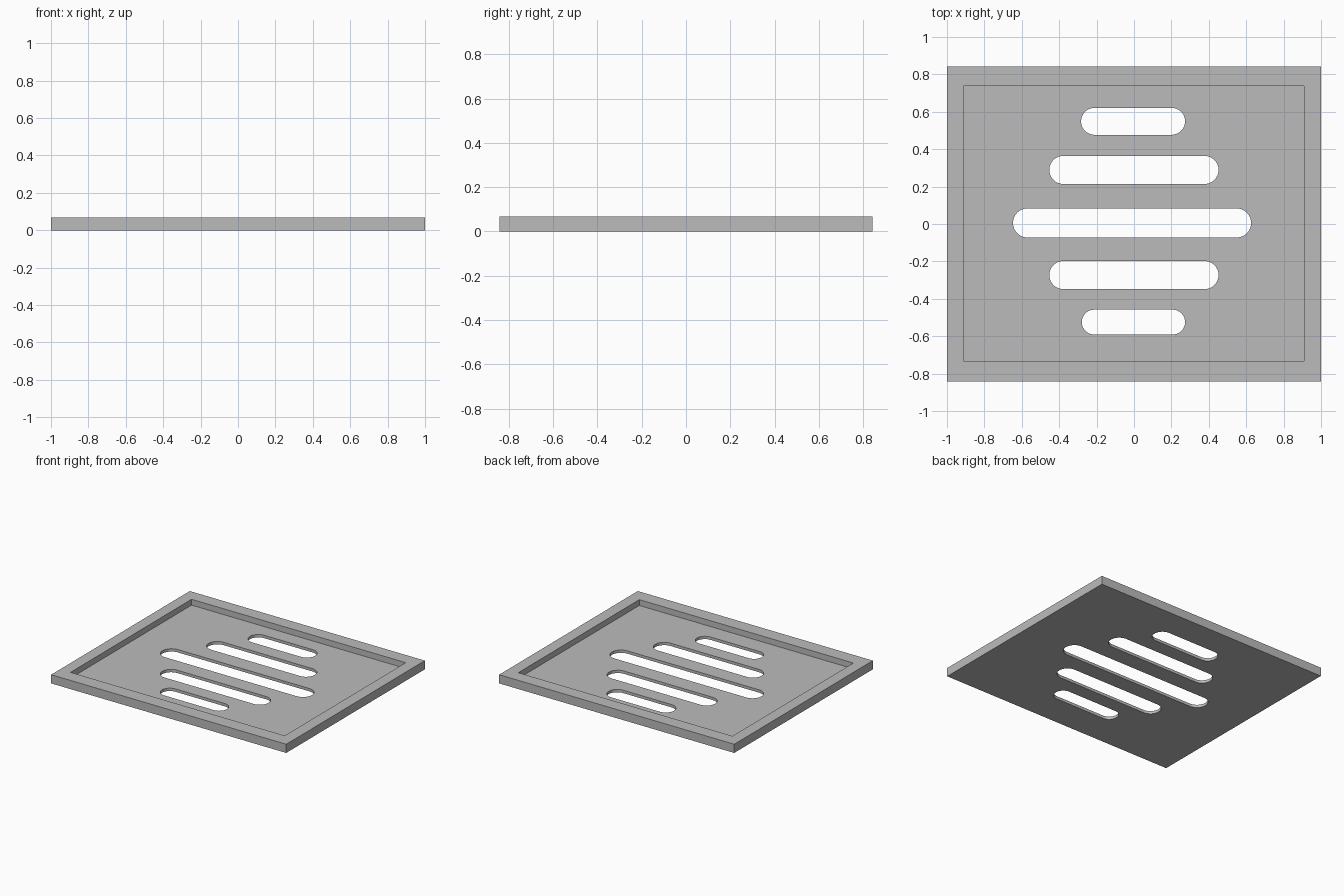
import bpy, bmesh
from mathutils import Matrix

cube = bpy.data.objects.get("Cube")
if cube:
    bpy.data.objects.remove(cube, do_unlink=True)

HALF_X, HALF_Y, HEIGHT, FLOOR = 1.0, 0.842, 0.067, 0.022

# One grey for the whole plate
grey = bpy.data.materials.new("plain grey")
grey.use_nodes = True
colour = (0.5, 0.5, 0.5, 1)
grey.diffuse_color = colour
grey.node_tree.nodes["Principled BSDF"].inputs["Base Color"].default_value = colour


def make_object(name, bm):
    bmesh.ops.recalc_face_normals(bm, faces=bm.faces)
    mesh = bpy.data.meshes.new(name)
    bm.to_mesh(mesh)
    bm.free()
    mesh.materials.append(grey)
    obj = bpy.data.objects.new(name, mesh)
    bpy.context.collection.objects.link(obj)
    return obj


def box(name, x0, x1, y0, y1, z0, z1):
    bm = bmesh.new()
    place = Matrix.Translation(((x0 + x1) / 2, (y0 + y1) / 2, (z0 + z1) / 2))
    size = Matrix.Diagonal((x1 - x0, y1 - y0, z1 - z0, 1))
    bmesh.ops.create_cube(bm, size=1, matrix=place @ size)
    return make_object(name, bm)


def add_slot(bm, x0, x1, y0, y1):
    """Round-ended prism: a cylinder pulled apart along x."""
    radius = (y1 - y0) / 2
    pull = (x1 - x0) / 2 - radius
    turn = Matrix.Rotation(3.14159265 / 48, 4, "Z")
    made = bmesh.ops.create_cone(bm, cap_ends=True, segments=48, radius1=radius,
                                 radius2=radius, depth=0.4, matrix=turn)
    for v in made["verts"]:
        v.co.x += (pull if v.co.x > 0 else -pull) + (x0 + x1) / 2
        v.co.y += (y0 + y1) / 2


# Plate, shallow tray recess and the five drain slots
plate = box("slotted_tray", -HALF_X, HALF_X, -HALF_Y, HALF_Y, 0, HEIGHT)
recess = box("recess_cutter", -0.912, 0.91, -0.732, 0.738, FLOOR, 0.3)

slots = bmesh.new()
for x0, x1, y0, y1 in [(-0.283, 0.273, 0.477, 0.621),
                       (-0.453, 0.452, 0.214, 0.364),
                       (-0.647, 0.626, -0.072, 0.083),
                       (-0.453, 0.452, -0.348, -0.198),
                       (-0.279, 0.273, -0.591, -0.458)]:
    add_slot(slots, x0, x1, y0, y1)
slot_cutter = make_object("slot_cutter", slots)

# Cut, then drop the cutters
bpy.ops.object.select_all(action="DESELECT")
plate.select_set(True)
bpy.context.view_layer.objects.active = plate
for cutter in (recess, slot_cutter):
    cutter.hide_render = True
    cut = plate.modifiers.new(cutter.name, "BOOLEAN")
    cut.operation = "DIFFERENCE"
    cut.solver = "EXACT"
    cut.object = cutter
    bpy.ops.object.modifier_apply(modifier=cut.name)
    bpy.data.objects.remove(cutter, do_unlink=True)

bpy.ops.object.shade_smooth_by_angle()
